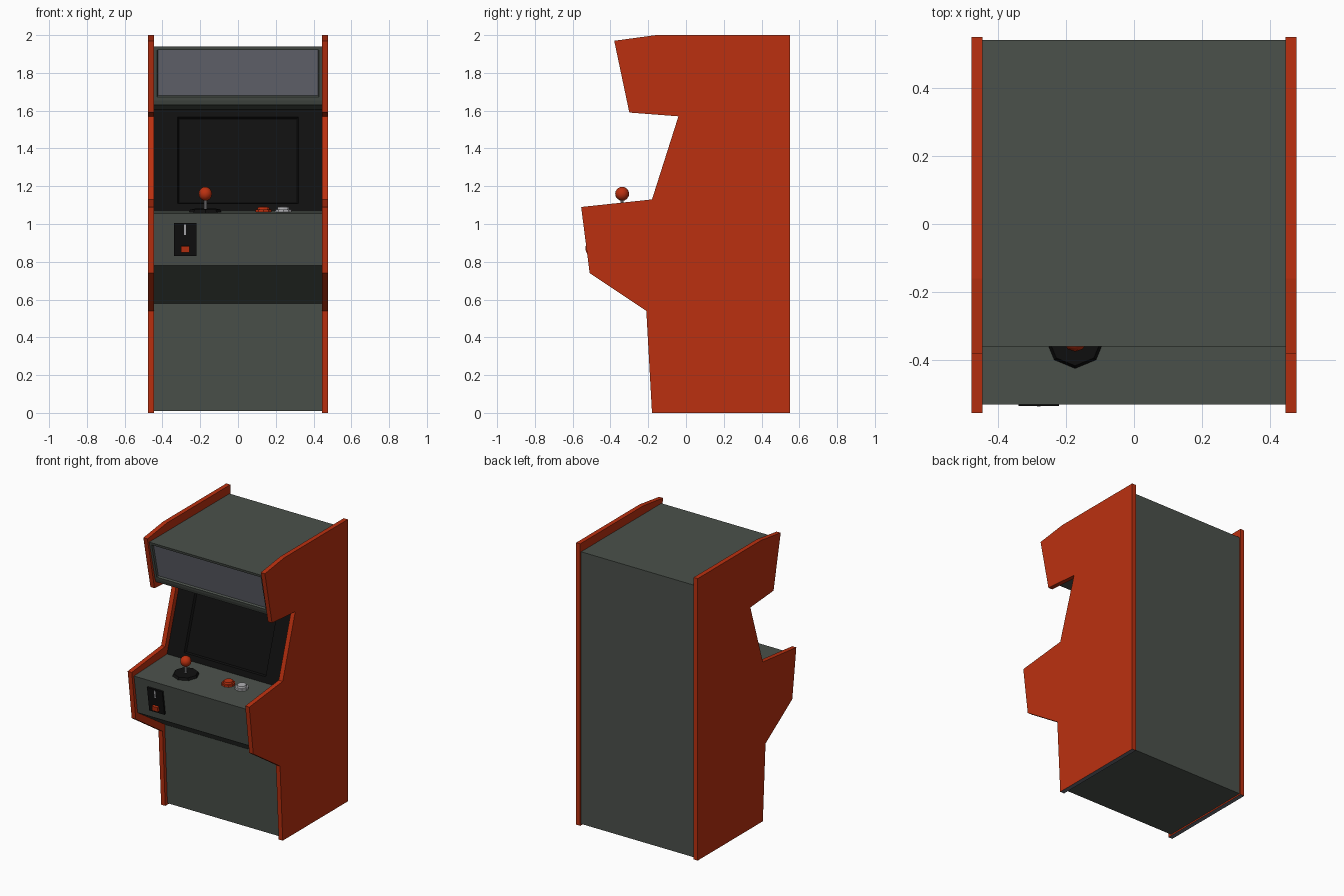
import bpy, bmesh, math
from mathutils import Matrix, Vector

if "Cube" in bpy.data.objects:
    bpy.data.objects.remove(bpy.data.objects["Cube"])


def material(name, rgb):
    m = bpy.data.materials.new(name)
    m.diffuse_color = (*rgb, 1)
    m.use_nodes = True
    m.node_tree.nodes["Principled BSDF"].inputs["Base Color"].default_value = m.diffuse_color
    return m


ORANGE = material("orange", (0.50, 0.030, 0.005))
GREEN_GREY = material("green grey", (0.070, 0.082, 0.070))
BLACK = material("black", (0.005, 0.005, 0.005))
LIGHT_GREY = material("sign grey", (0.14, 0.145, 0.175))
SILVER = material("silver", (0.42, 0.42, 0.44))


def finish(name, bm, *mats):
    me = bpy.data.meshes.new(name)
    bm.to_mesh(me)
    bm.free()
    for m in mats:
        me.materials.append(m)
    ob = bpy.data.objects.new(name, me)
    bpy.context.collection.objects.link(ob)
    return ob


def prism(profile, x0, x1):
    """Extrude a (y, z) outline from x0 to x1."""
    bm = bmesh.new()
    face = bm.faces.new([bm.verts.new((x0, y, z)) for y, z in profile])
    new = bmesh.ops.extrude_face_region(bm, geom=[face])["geom"]
    for v in new:
        if isinstance(v, bmesh.types.BMVert):
            v.co.x = x1
    bmesh.ops.recalc_face_normals(bm, faces=bm.faces[:])
    bm.normal_update()
    return bm


def box(name, size, loc, tilt, mat):
    bm = bmesh.new()
    bmesh.ops.create_cube(bm, size=1, matrix=Matrix.Translation(loc)
                          @ Matrix.Rotation(tilt, 4, 'X') @ Matrix.Diagonal((*size, 1)))
    return finish(name, bm, mat)


def disc(name, r1, r2, h, loc, sides, tilt, mat):
    bm = bmesh.new()
    bmesh.ops.create_cone(bm, cap_ends=True, segments=sides, radius1=r1, radius2=r2, depth=h,
                          matrix=Matrix.Translation(loc) @ Matrix.Rotation(tilt, 4, 'X'))
    return finish(name, bm, mat)


# Side panels
SIDE = [(-0.18, 0), (0.55, 0), (0.55, 2), (-0.16, 2), (-0.38, 1.97), (-0.30, 1.59),
        (-0.04, 1.57), (-0.18, 1.13), (-0.555, 1.09), (-0.51, 0.74), (-0.21, 0.54)]
for name, s in (("left_side_panel", -1), ("right_side_panel", 1)):
    bm = prism(SIDE, s * 0.445, s * 0.477)
    for f in bm.faces:
        if f.calc_center_median().z < 0.01:
            f.material_index = 1
    finish(name, bm, ORANGE, LIGHT_GREY)

# Cabinet body with sunken sign and screen
BODY = [(-0.155, 0.01), (0.54, 0.01), (0.54, 1.94), (-0.36, 1.94), (-0.295, 1.655),
        (-0.285, 1.63), (0.01, 1.605), (-0.16, 1.07), (-0.53, 1.055), (-0.49, 0.78), (-0.185, 0.58)]
bm = prism(BODY, -0.446, 0.446)


def face_near(y, z):
    return min(bm.faces, key=lambda f: (f.calc_center_median() - Vector((0, y, z))).length)


sign = face_near(-0.328, 1.80)
screen = face_near(-0.075, 1.34)
bmesh.ops.inset_region(bm, faces=[sign], thickness=0.018, use_even_offset=True)
bmesh.ops.inset_region(bm, faces=[sign], thickness=0.005, depth=-0.012, use_even_offset=True)
sign.material_index = 2
bezel = bmesh.ops.inset_region(bm, faces=[screen], thickness=0.04, use_even_offset=True)["faces"]
for v in screen.verts:
    v.co.x = math.copysign(0.32, v.co.x)
rim = bmesh.ops.inset_region(bm, faces=[screen], thickness=0.008, depth=-0.015,
                             use_even_offset=True)["faces"]
for f in bezel + rim + [screen]:
    f.material_index = 1
finish("cabinet_body", bm, GREEN_GREY, BLACK, LIGHT_GREY)

# Joystick on the control deck
DECK = math.atan2(0.015, 0.37)


def deck_z(y):
    return 1.055 + (y + 0.53) * 0.015 / 0.37


JX, JY = -0.173, -0.338
disc("joystick_base", 0.088, 0.078, 0.018, (JX, JY, deck_z(JY) + 0.007), 8, DECK, BLACK)
disc("joystick_shaft", 0.008, 0.008, 0.09, (JX, JY, 1.105), 8, 0, SILVER)
bm = bmesh.new()
bmesh.ops.create_uvsphere(bm, u_segments=10, v_segments=8, radius=0.037,
                          matrix=Matrix.Translation((JX, JY, 1.16)))
ball = finish("joystick_ball", bm, ORANGE)
ball.data.shade_smooth()

# Push buttons
for name, x, mat in (("orange_button", 0.135, ORANGE), ("silver_button", 0.24, SILVER)):
    z = deck_z(-0.30)
    disc(name + "_ring", 0.046, 0.044, 0.016, (x, -0.30, z + 0.005), 10, DECK, mat)
    disc(name + "_cap", 0.036, 0.030, 0.02, (x, -0.30, z + 0.016), 10, DECK, mat)

# Coin slot on the control box front
TILT = math.atan2(0.04, 0.275)


def front_y(z):
    return -0.49 - (z - 0.78) * 0.04 / 0.275


box("coin_plate", (0.12, 0.024, 0.175), (-0.28, front_y(0.92), 0.92), TILT, BLACK)
box("coin_slot", (0.01, 0.012, 0.055), (-0.28, front_y(0.97) - 0.008, 0.97), TILT, SILVER)
box("coin_return_button", (0.044, 0.03, 0.034), (-0.28, front_y(0.867) - 0.014, 0.867), TILT, ORANGE)
